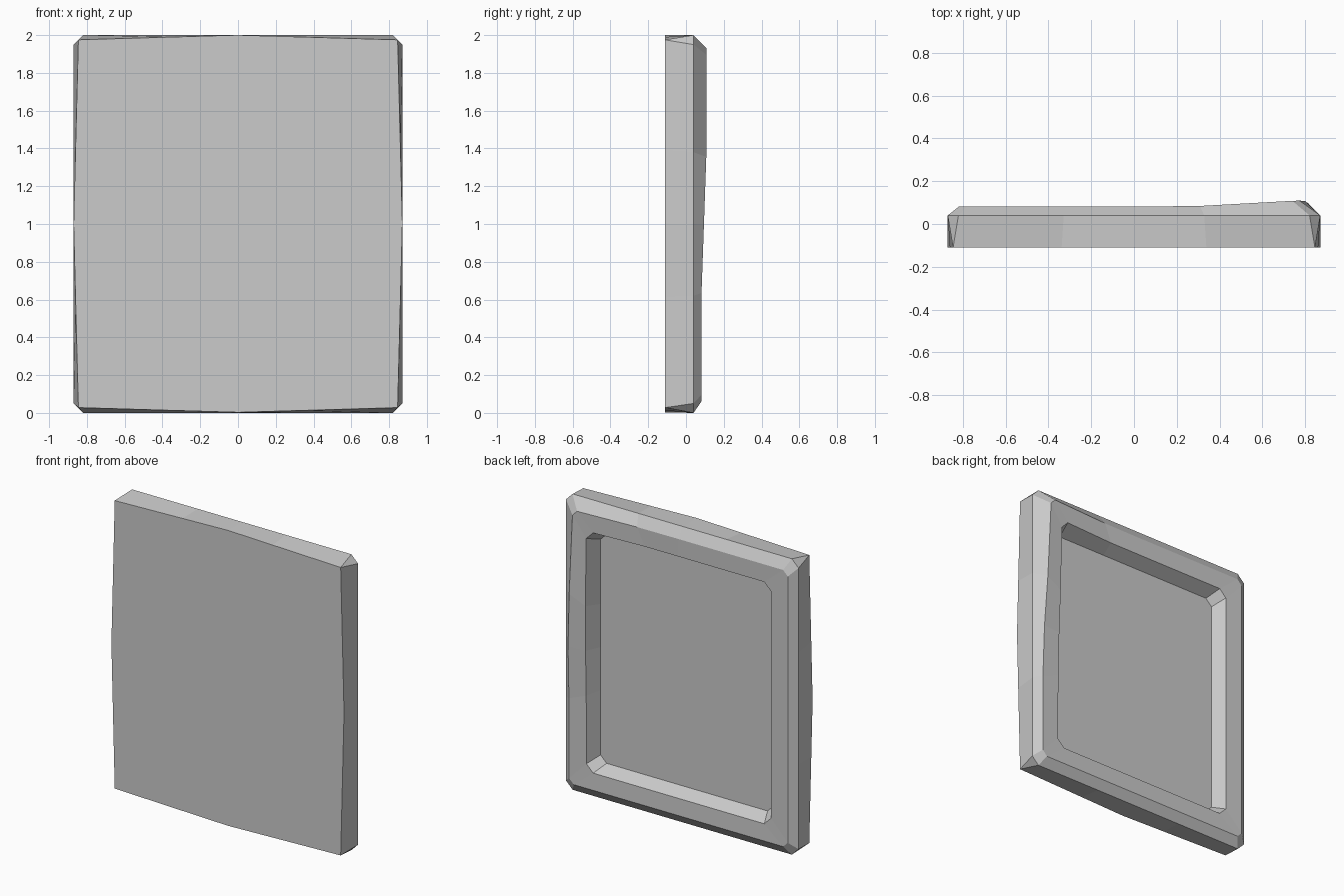
import bpy, bmesh

if "Cube" in bpy.data.objects:
    bpy.data.objects.remove(bpy.data.objects["Cube"])

FRACTIONS = (0.0, 0.3, 0.5, 0.7)


def ring(hx, z0, z1, cut, y_of, bulge=0.0):
    """Rectangle loop with cut corners, optional bowed sides, 20 points."""
    corners = [((-hx + cut, z0), (hx - cut, z0), (0, -1)),
               ((hx, z0 + cut), (hx, z1 - cut), (1, 0)),
               ((hx - cut, z1), (-hx + cut, z1), (0, 1)),
               ((-hx, z1 - cut), (-hx, z0 + cut), (-1, 0))]
    pts = []
    for a, b, out in corners:
        for t in FRACTIONS + (1.0,):
            bow = bulge * (1 - abs(2 * t - 1))
            x = a[0] + (b[0] - a[0]) * t + out[0] * bow
            z = a[1] + (b[1] - a[1]) * t + out[1] * bow
            pts.append((x, y_of(x, z), z))
    return pts


def clamp(v):
    return max(0.0, min(1.0, v))


def rise(x, z):
    # the rim swells towards the upper right corner
    return clamp((x - 0.25) / 0.55) * clamp((z - 0.6) / 0.8)


def rim_y(x, z):
    return 0.081 + 0.028 * rise(x, z)


def pull_in(points, amount):
    # the swollen corner also narrows
    return [(x - amount * rise(x, z) * clamp((z - 0.9) / 1.0), y, z)
            for x, y, z in points]


# front face, widest edge, back rim, recess opening, recess floor
loops = [ring(0.845, 0.028, 1.975, 0.0, lambda x, z: -0.11, 0.025),
         ring(0.87, 0.0, 2.0, 0.05, lambda x, z: 0.04),
         pull_in(ring(0.818, 0.06, 1.93, 0.035, rim_y), 0.045),
         pull_in(ring(0.69, 0.175, 1.81, 0.05,
                      lambda x, z: rim_y(x, z) - 0.003), 0.02),
         ring(0.647, 0.217, 1.765, 0.045, lambda x, z: -0.012)]

bm = bmesh.new()
rows = [[bm.verts.new(p) for p in loop] for loop in loops]
n = len(rows[0])
for a, b in zip(rows, rows[1:]):
    for i in range(n):
        j = (i + 1) % n
        bm.faces.new((a[i], a[j], b[j], b[i]))
bm.faces.new(rows[0])
bm.faces.new(rows[-1])
bmesh.ops.remove_doubles(bm, verts=bm.verts, dist=0.0005)
bmesh.ops.recalc_face_normals(bm, faces=bm.faces)

# framed panel
mesh = bpy.data.meshes.new("framed_panel")
bm.to_mesh(mesh)
bm.free()
grey = bpy.data.materials.new("plain grey")
grey.diffuse_color = (0.6, 0.6, 0.6, 1)
grey.use_nodes = True
grey.node_tree.nodes["Principled BSDF"].inputs["Base Color"].default_value = grey.diffuse_color
mesh.materials.append(grey)
panel = bpy.data.objects.new("framed_panel", mesh)
bpy.context.collection.objects.link(panel)
